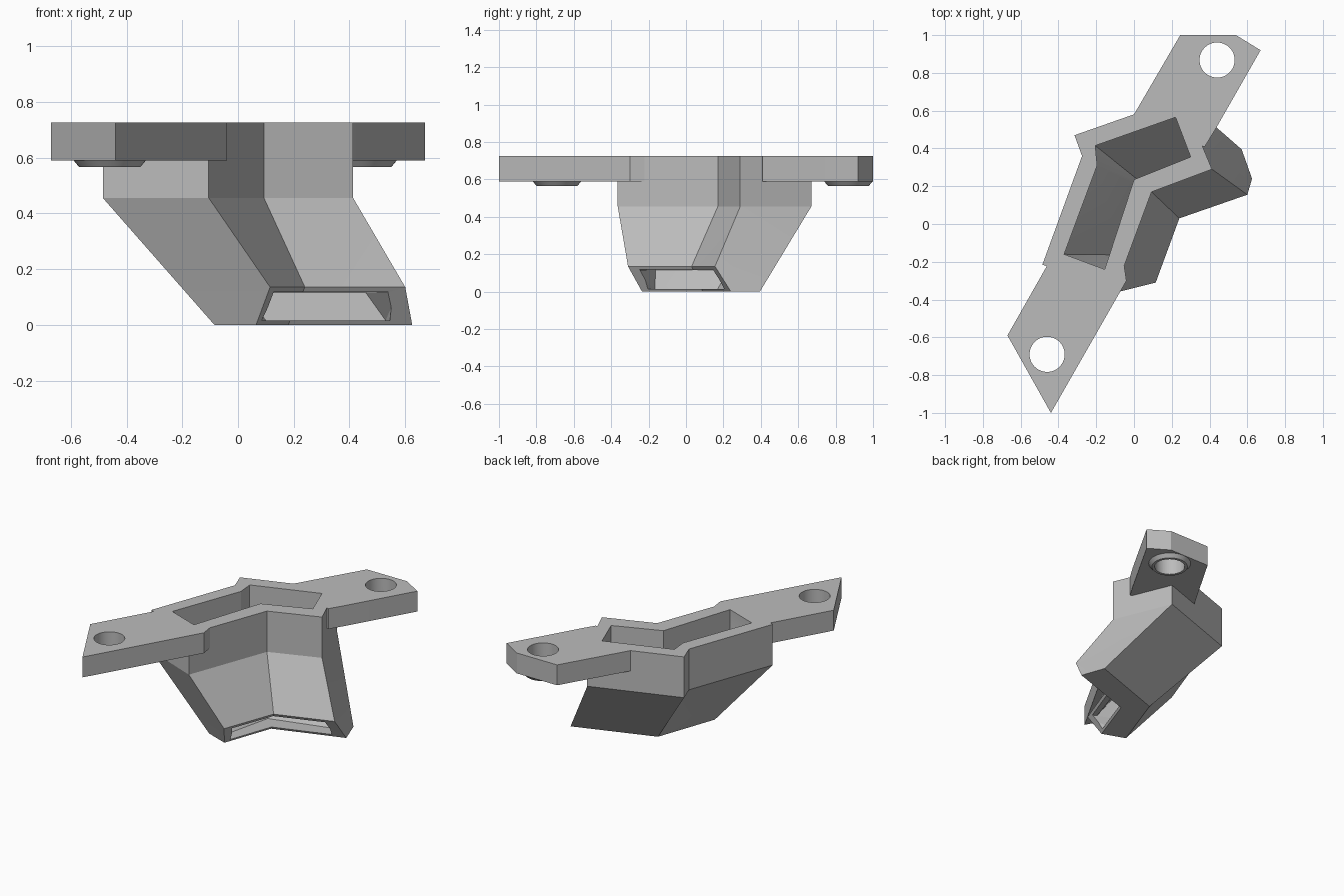
import bpy, bmesh, math
from mathutils import Vector

default_cube = bpy.data.objects.get("Cube")
if default_cube:
    bpy.data.objects.remove(default_cube, do_unlink=True)

grey = bpy.data.materials.new("plain grey")
grey.use_nodes = True
grey.diffuse_color = (0.5, 0.5, 0.5, 1)
grey.node_tree.nodes["Principled BSDF"].inputs["Base Color"].default_value = (0.5, 0.5, 0.5, 1)


def loft(name, rings):
    """Closed solid through (height, outline) rings, listed from top to bottom."""
    bm = bmesh.new()
    loops = [[bm.verts.new((x, y, z)) for x, y in outline] for z, outline in rings]
    count = len(loops[0])
    for upper, lower in zip(loops, loops[1:]):
        for i in range(count):
            j = (i + 1) % count
            bm.faces.new((upper[i], upper[j], lower[j], lower[i]))
    bm.faces.new(loops[0])
    bm.faces.new(loops[-1])
    bmesh.ops.triangulate(bm, faces=bm.faces[:])
    bmesh.ops.recalc_face_normals(bm, faces=bm.faces[:])
    mesh = bpy.data.meshes.new(name)
    bm.to_mesh(mesh)
    bm.free()
    obj = bpy.data.objects.new(name, mesh)
    bpy.context.collection.objects.link(obj)
    mesh.materials.append(grey)
    return obj


def circle(center, radius, sides=48):
    steps = [math.tau * i / sides for i in range(sides)]
    return [(center[0] + radius * math.cos(a), center[1] + radius * math.sin(a)) for a in steps]


def blend(start, end, factor):
    return [tuple(Vector(a).lerp(Vector(b), factor)) for a, b in zip(start, end)]


def combine(target, other, operation):
    """Apply a boolean and drop the helper solid."""
    modifier = target.modifiers.new(operation.lower(), "BOOLEAN")
    modifier.object = other
    modifier.operation = operation
    modifier.solver = "EXACT"
    bpy.context.view_layer.objects.active = target
    bpy.ops.object.modifier_apply(modifier=modifier.name)
    bpy.data.objects.remove(other, do_unlink=True)


TOP, DECK, BEND, LIP = 0.725, 0.59, 0.455, 0.135

# Outer shell: a bent channel sweeping forward to a slanted outlet.
# Every outline runs along the back first, then returns along the front.
back_inlet = [(-.485, -.215), (-.275, .36), (-.315, .47), (.255, .67)]
back_foot = [(-.085, -.18), (.052, .207), (.055, .215), (.57, .395)]
front_inlet = [(.413, .29), (.093, .17), (-.105, -.365)]
front_lip = [(.6, .155), (.24, .03), (.115, -.31)]
front_foot = [(.625, .24), (.18, .09), (.065, -.235)]
inlet = back_inlet + front_inlet
back_lip = blend(back_inlet, back_foot, (BEND - LIP) / BEND)
body = loft("nozzle_body", [(TOP, inlet), (BEND, inlet),
                            (LIP, back_lip + front_lip),
                            (0, back_foot + front_foot)])

# Mounting ears with tapered bosses underneath
ears = {
    "front_ear": [(-.46, -.22), (-.67, -.59), (-.44, -1), (-.04, -.3), (-.055, -.2), (-.2, -.1)],
    "rear_ear": [(0, .58), (.245, 1), (.54, 1), (.67, .92), (.43, .5), (.375, .41), (.15, .45)],
}
for name, outline in ears.items():
    combine(body, loft(name, [(TOP, outline), (DECK, outline)]), "UNION")
holes = [(-.46, -.69), (.44, .868)]
for center in holes:
    boss = loft("boss", [(DECK + .02, circle(center, .13)), (DECK, circle(center, .13)),
                         (DECK - .024, circle(center, .11))])
    combine(body, boss, "UNION")

# Hollow passage from the inlet to the outlet slot
bore_back = [(-.37, -.16), (-.195, .31), (-.205, .415), (.22, .565)]
bore_front = [(.3, .355), (0, .235), (-.155, -.24)]
floor_back = [(.02, -.165), (.097, .16), (.1, .17), (.53, .29)]
slot_inside = [(.53, .173), (.2, .075), (.098, -.24)]
slot_outside = [(.571, .06), (.29, -.015), (.21, -.28)]
bore = bore_back + bore_front
slot_back = blend(bore_back, floor_back, .77)
passage = loft("passage_cutter", [(TOP + .1, bore), (BEND, bore),
                                  (.118, slot_back + slot_inside),
                                  (.115, slot_back + slot_outside),
                                  (.015, floor_back + slot_outside)])
combine(body, passage, "DIFFERENCE")

# Bolt holes
for center in holes:
    ring = circle(center, .093)
    combine(body, loft("hole_cutter", [(TOP + .1, ring), (DECK - .1, ring)]), "DIFFERENCE")

# Smooth the round holes and keep the edges crisp
bpy.ops.object.select_all(action="DESELECT")
body.select_set(True)
bpy.context.view_layer.objects.active = body
bpy.ops.object.shade_smooth_by_angle(angle=math.radians(20))
